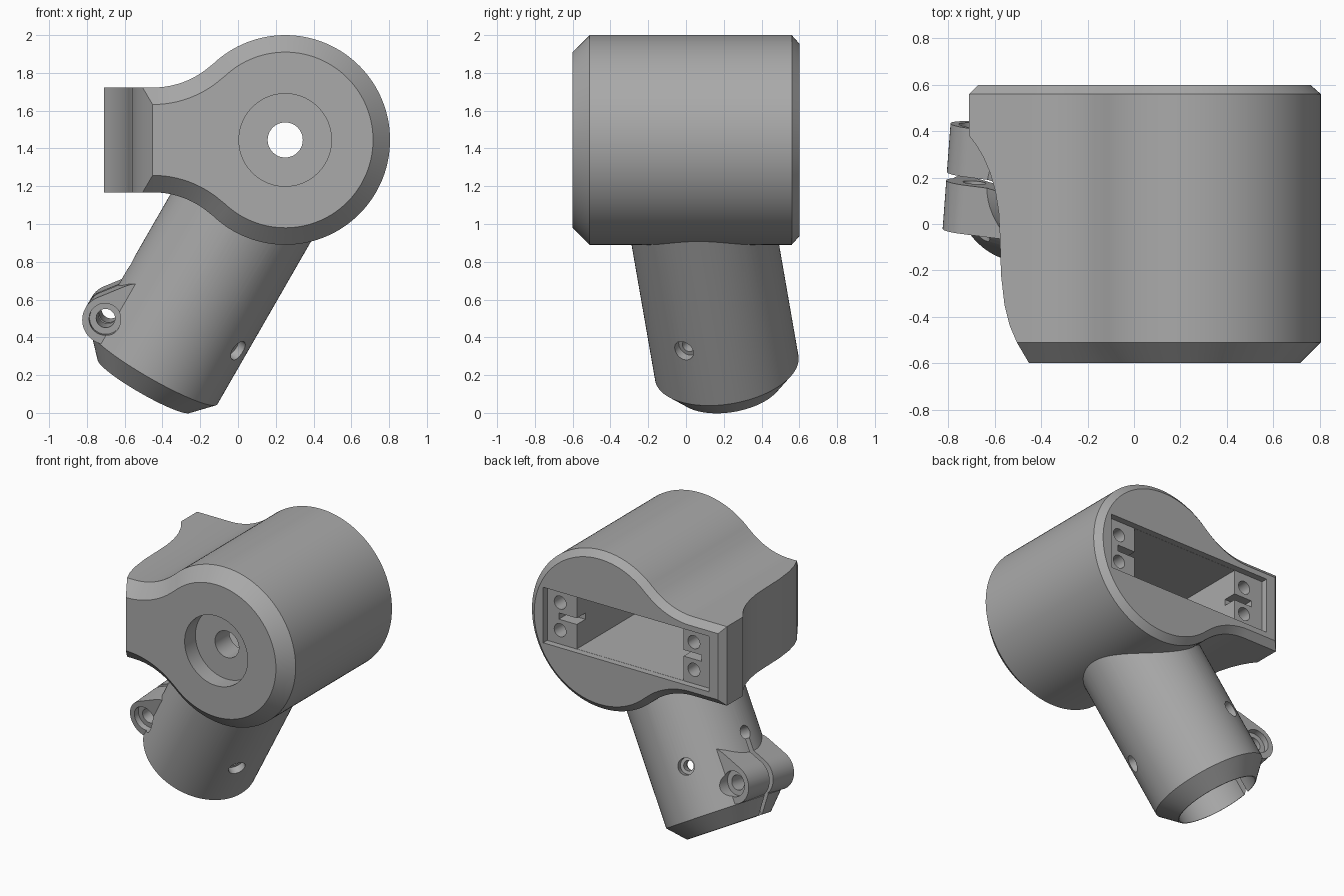
import bpy, bmesh, math
from mathutils import Matrix, Vector

cube = bpy.data.objects.get("Cube")
if cube:
    bpy.data.objects.remove(cube)

gray = bpy.data.materials.new("plain gray")
gray.use_nodes = True
gray.diffuse_color = (0.4, 0.4, 0.4, 1)
gray.node_tree.nodes["Principled BSDF"].inputs["Base Color"].default_value = (0.4, 0.4, 0.4, 1)

CX, CZ, R = 0.25, 1.445, 0.555        # round housing axis and radius
NECK_X, NECK_R, HALF = -0.45, 0.46, 0.2775

# Tilted frame of the clamp tube: local x faces the slit, z runs up the tube
axis = Vector((0.575, -0.174, 1)).normalized()
side = Vector((-axis.z, 0, axis.x)).normalized()
tilt = Matrix((side, axis.cross(side), axis)).transposed().to_4x4()
TUBE = Matrix.Translation((-0.443, 0.216, 0.237)) @ tilt
WORLD = Matrix.Identity(4)


def make(name, bm, matrix=WORLD):
    bmesh.ops.recalc_face_normals(bm, faces=bm.faces)
    mesh = bpy.data.meshes.new(name)
    bm.to_mesh(mesh)
    bm.free()
    mesh.transform(matrix)
    mesh.materials.append(gray)
    obj = bpy.data.objects.new(name, mesh)
    bpy.context.collection.objects.link(obj)
    return obj


def loft(name, rings, matrix=WORLD):
    bm = bmesh.new()
    loops = [[bm.verts.new(p) for p in ring] for ring in rings]
    for a, b in zip(loops, loops[1:]):
        for i in range(len(a)):
            j = (i + 1) % len(a)
            bm.faces.new((a[i], a[j], b[j], b[i]))
    bm.faces.new(loops[0])
    bm.faces.new(loops[-1])
    return make(name, bm, matrix)


def lathe(name, profile, matrix=WORLD, n=96):
    turn = [math.tau * i / n for i in range(n)]
    return loft(name, [[(r * math.cos(t), r * math.sin(t), z) for t in turn]
                       for r, z in profile], matrix)


def box(name, lo, hi, matrix=WORLD):
    (x, y, z), (X, Y, Z) = lo, hi
    return loft(name, [[(x, y, h), (X, y, h), (X, Y, h), (x, Y, h)] for h in (z, Z)], matrix)


def rod(name, start, end, r, matrix=WORLD, n=48):
    start, end = Vector(start), Vector(end)
    turn = (end - start).to_track_quat('Z', 'Y').to_matrix().to_4x4()
    return lathe(name, [(r, 0), (r, (end - start).length)],
                 matrix @ Matrix.Translation(start) @ turn, n)


def combine(target, tool, operation):
    mod = target.modifiers.new("combine", 'BOOLEAN')
    mod.operation, mod.solver, mod.object = operation, 'EXACT', tool
    bpy.context.view_layer.objects.active = target
    bpy.ops.object.modifier_apply(modifier=mod.name)
    bpy.data.objects.remove(tool)


def outline(y, inset, left):
    """Round housing blending through concave fillets into the flat arm."""
    join = math.atan2(HALF + NECK_R, NECK_X - CX)
    top = []
    for i in range(49):
        t = join * i / 48
        top.append((CX + (R - inset) * math.cos(t), (R - inset) * math.sin(t)))
    start = join - math.pi
    for i in range(1, 17):
        t = start + (-math.pi / 2 - start) * i / 16
        r = NECK_R + inset
        top.append((NECK_X + r * math.cos(t), HALF + NECK_R + r * math.sin(t)))
    top.append((left, HALF - inset))
    pts = top + [(x, -z) for x, z in reversed(top[1:])]
    return [(x, y, CZ + z) for x, z in pts]


# Housing with chamfered ends and a curved arm tip
tip = [(-0.6, 0.09, -0.452), (-0.51, 0, -0.505), (-0.44, 0, -0.535), (-0.35, 0, -0.558),
       (-0.22, 0, -0.573), (-0.05, 0, -0.578), (0.05, 0, -0.583), (0.14, 0, -0.597),
       (0.22, 0, -0.62), (0.29, 0, -0.65), (0.34, 0, -0.68), (0.38, 0, -0.71),
       (0.56, 0, -0.71), (0.6, 0.045, -0.67)]
body = loft("clamp_housing", [outline(*t) for t in tip])

# Tube with a chamfered mouth
combine(body, lathe("tube", [(0.282, -0.11), (0.385, 0), (0.385, 1.2)], TUBE), 'UNION')

# Clamp lug: hull of an outer round and a larger round inside the tube
bm = bmesh.new()
for x, z, r in ((0.345, 0.13, 0.13), (0.2, 0.22, 0.19)):
    for i in range(48):
        t = math.tau * i / 48
        for y in (-0.23, 0.23):
            bm.verts.new((x + r * math.cos(t), y, z + r * math.sin(t)))
hull = bmesh.ops.convex_hull(bm, input=bm.verts)
bmesh.ops.delete(bm, geom=list({g for g in hull["geom_interior"] + hull["geom_unused"]
                                if isinstance(g, bmesh.types.BMVert)}), context='VERTS')
bmesh.ops.dissolve_limit(bm, angle_limit=0.01, verts=bm.verts, edges=bm.edges)
combine(body, make("clamp_lug", bm, TUBE), 'UNION')

cutters = [
    # Tube bore, clamp slit with round relief, clamp screw hole
    lathe("tube_bore", [(0.275, -0.3), (0.275, 0.78)], TUBE),
    box("clamp_slit", (0.1, -0.018, -0.3), (0.7, 0.018, 0.42), TUBE),
    rod("slit_relief", (0.1, 0, 0.42), (0.6, 0, 0.42), 0.045, TUBE),
    rod("clamp_screw_hole", (0.355, -0.6, 0.13), (0.355, 0.6, 0.13), 0.05, TUBE),
    # Front shaft recess and through hole
    rod("shaft_recess", (CX, -0.8, CZ), (CX, -0.48, CZ), 0.245, n=96),
    rod("shaft_hole", (CX, -0.8, CZ), (CX, 0, CZ), 0.093),
    # Rear pocket: shallow flange rebate and deep cavity
    box("flange_rebate", (-0.6, 0.555, CZ - 0.195), (0.69, 0.8, CZ + 0.195)),
    box("motor_cavity", (-0.37, -0.32, CZ - 0.194), (0.46, 0.7, CZ + 0.194)),
]
for s in (-1, 1):
    cutters.append(rod("lug_recess", (0.355, s * 0.19, 0.13), (0.355, s * 0.6, 0.13), 0.085, TUBE))
# Two radial set-screw holes in the tube
for degrees in (152, -70):
    t = math.radians(degrees)
    at = lambda r: (r * math.cos(t), r * math.sin(t), 0.332)
    cutters.append(rod("set_screw_recess", at(0.335), at(0.5), 0.056, TUBE))
    cutters.append(rod("set_screw_hole", at(0.2), at(0.5), 0.034, TUBE))
# Mounting holes and wire notches at both ends of the pocket
for x, inner in ((0.59, 0.45), (-0.45, -0.36)):
    for s in (-1, 1):
        cutters.append(rod("mount_hole", (x, 0.25, CZ + s * 0.097), (x, 0.7, CZ + s * 0.097), 0.046))
    outer = inner + math.copysign(0.15, inner)
    cutters.append(box("flange_notch", (min(inner, outer), 0.46, CZ - 0.022),
                       (max(inner, outer), 0.7, CZ + 0.022)))
for cutter in cutters:
    combine(body, cutter, 'DIFFERENCE')

# Smooth curved walls, keep chamfers crisp
bpy.ops.object.select_all(action='DESELECT')
body.select_set(True)
bpy.context.view_layer.objects.active = body
bpy.ops.object.shade_smooth_by_angle(angle=math.radians(25))
